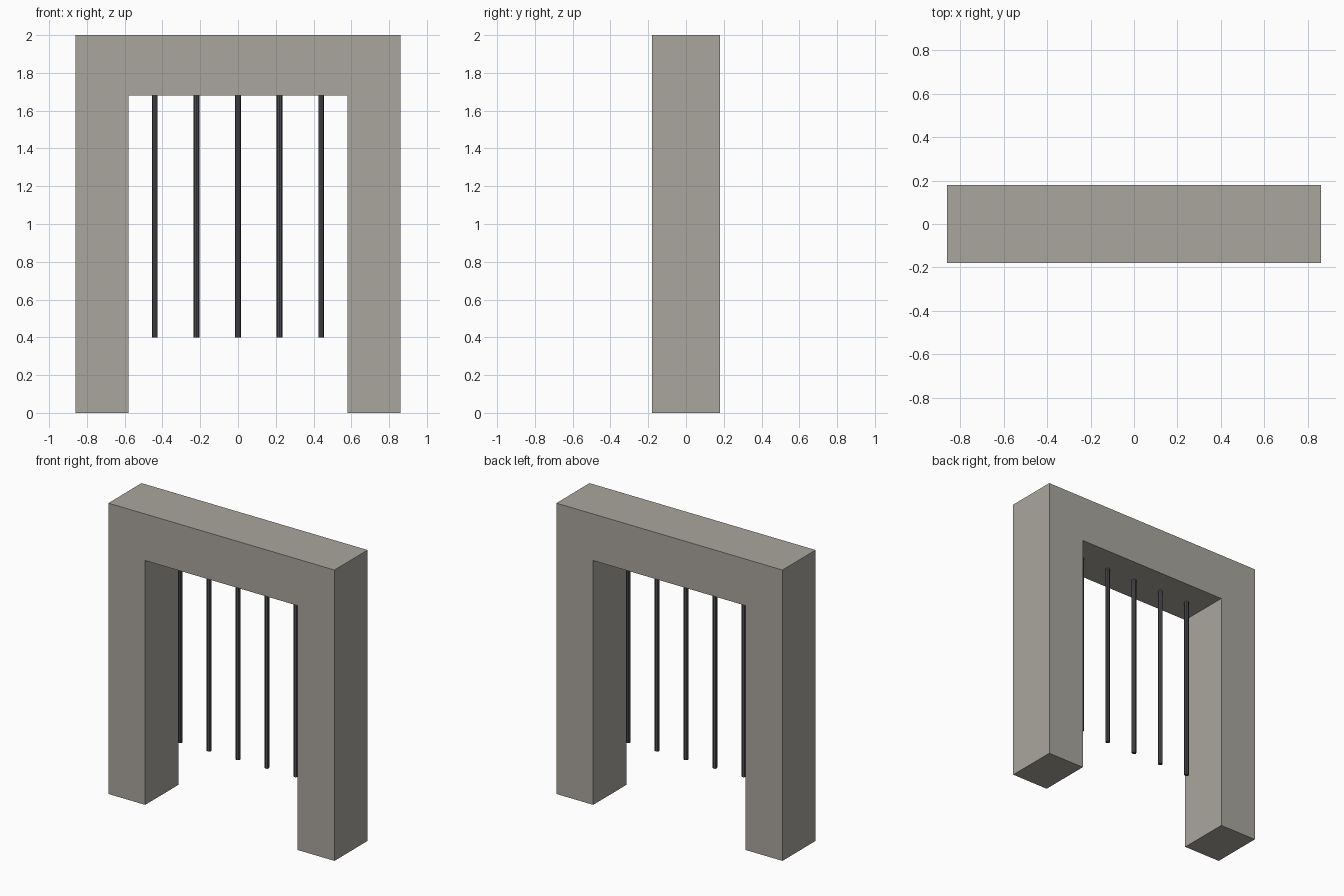
import bpy
import bmesh

if "Cube" in bpy.data.objects:
    bpy.data.objects.remove(bpy.data.objects["Cube"])


def paint(obj, name, color):
    mat = bpy.data.materials.get(name) or bpy.data.materials.new(name)
    mat.diffuse_color = (*color, 1)
    mat.use_nodes = True
    mat.node_tree.nodes["Principled BSDF"].inputs["Base Color"].default_value = mat.diffuse_color
    obj.data.materials.append(mat)


# Stone arch: one upside-down U profile extruded front to back
HALF_W, HALF_OPEN, DEPTH, TOP, LINTEL_Z = 0.86, 0.58, 0.36, 2.0, 1.68
half = [(HALF_OPEN, LINTEL_Z), (HALF_OPEN, 0), (HALF_W, 0), (HALF_W, TOP)]
profile = half + [(-x, z) for x, z in reversed(half)]

bm = bmesh.new()
face = bm.faces.new([bm.verts.new((x, -DEPTH / 2, z)) for x, z in profile])
ext = bmesh.ops.extrude_face_region(bm, geom=[face], use_keep_orig=True)
moved = [v for v in ext["geom"] if isinstance(v, bmesh.types.BMVert)]
bmesh.ops.translate(bm, verts=moved, vec=(0, DEPTH, 0))
bmesh.ops.recalc_face_normals(bm, faces=bm.faces)
mesh = bpy.data.meshes.new("stone_arch")
bm.to_mesh(mesh)
bm.free()
arch = bpy.data.objects.new("stone_arch", mesh)
bpy.context.collection.objects.link(arch)
paint(arch, "stone", (0.40, 0.38, 0.34))

# Raised gate: a row of thin iron bars hanging from the lintel
BAR_BOTTOM, SPACING = 0.40, 0.22
for i in range(5):
    bpy.ops.mesh.primitive_cylinder_add(
        vertices=8, radius=0.015, depth=LINTEL_Z - BAR_BOTTOM,
        location=((i - 2) * SPACING, 0, (LINTEL_Z + BAR_BOTTOM) / 2))
    bar = bpy.context.object
    bar.name = f"gate_bar_{i + 1}"
    paint(bar, "iron", (0.08, 0.08, 0.09))
